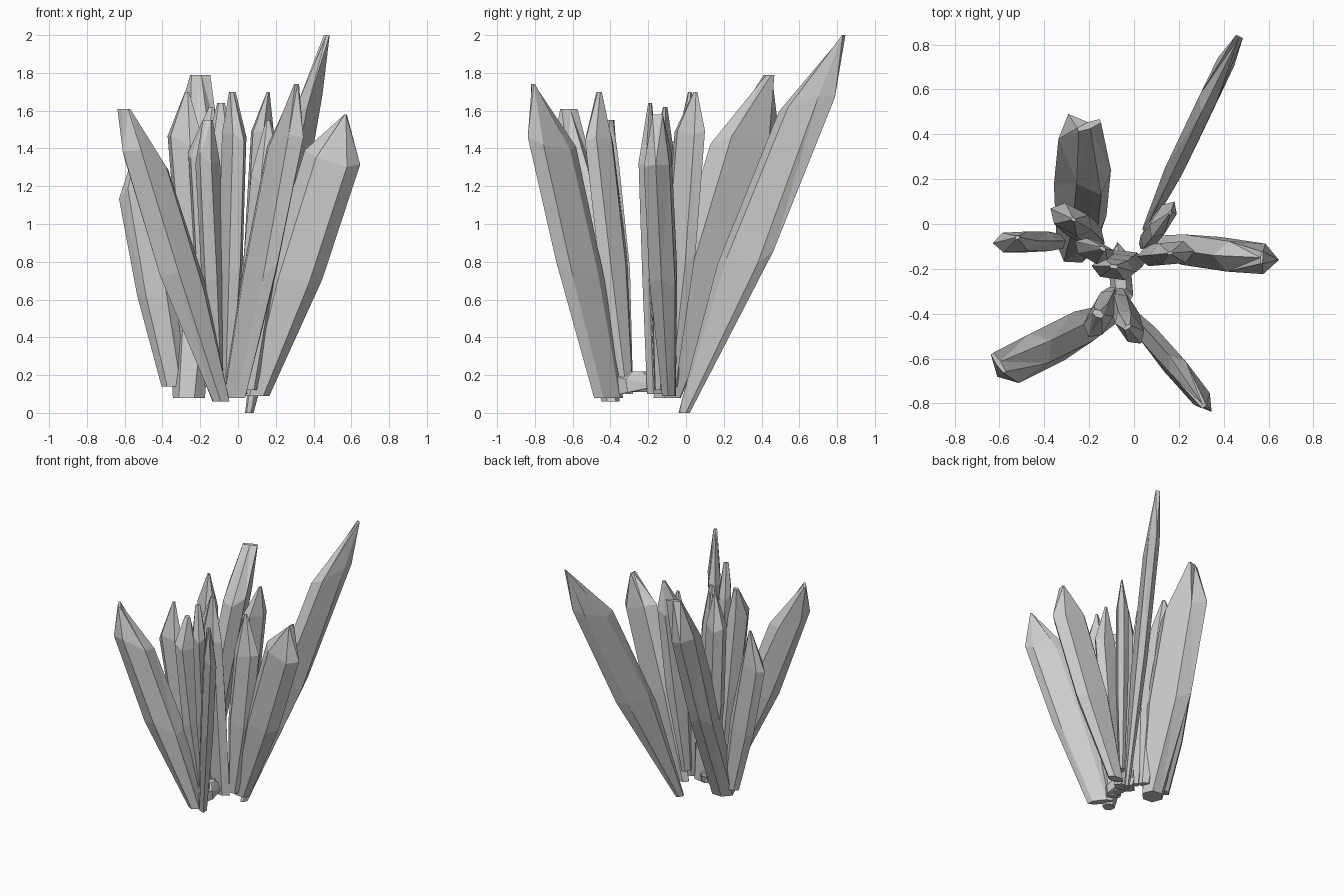
import bpy, bmesh, math, random
from mathutils import Vector

random.seed(4)
SIDES = 6


def soft(x, p=0.85):
    """Slightly squarer than a plain ellipse."""
    return math.copysign(abs(x) ** p, x) if abs(x) > 1e-6 else 0.0


def crystal(name, base, shoulder, tip, half_w, half_t, angle,
            tip_scale=(0.12, 0.12), base_scale=(0.4, 0.5), slant=0.0):
    """Leaning six-sided shard: narrow foot, full middle, shoulder, pinched tip."""
    base, shoulder, tip = Vector(base), Vector(shoulder), Vector(tip)
    a = math.radians(angle)
    u = Vector((math.cos(a), math.sin(a), 0))
    v = Vector((-math.sin(a), math.cos(a), 0))
    mid = base.lerp(shoulder, 0.5)
    stations = [(base, base_scale, 0.0, 0.0), (mid, (1.0, 1.0), 0.05, 0.0),
                (shoulder, (1.0, 1.0), 0.03, slant), (tip, tip_scale, 0.0, 0.0)]
    bm = bmesh.new()
    rings = []
    for centre, (sw, st), jitter, tilt in stations:
        ring = []
        for i in range(SIDES):
            t = math.tau * i / SIDES
            c, s = soft(math.cos(t)), soft(math.sin(t))
            p = centre + u * (half_w * sw * c) + v * (half_t * st * s * 1.1)
            p.z += tilt * c + random.uniform(-jitter, jitter)
            ring.append(bm.verts.new(p))
        rings.append(ring)
    for lo, hi in zip(rings, rings[1:]):
        for i in range(SIDES):
            j = (i + 1) % SIDES
            bm.faces.new((lo[i], lo[j], hi[j], hi[i]))
    bm.faces.new(rings[0][::-1])
    bm.faces.new(rings[-1])
    bmesh.ops.triangulate(bm, faces=[f for f in bm.faces if len(f.verts) == 4])
    bmesh.ops.recalc_face_normals(bm, faces=bm.faces)
    mesh = bpy.data.meshes.new(name)
    bm.to_mesh(mesh)
    bm.free()
    obj = bpy.data.objects.new(name, mesh)
    bpy.context.collection.objects.link(obj)
    return obj


# Large outward-leaning shards
crystal("tall_back_shard", (0.06, -0.01, 0.0), (0.37, 0.64, 1.63), (0.47, 0.835, 2.0), 0.165, 0.042, 64, (0.02, 0.4), (0.2, 0.4), 0.06)
crystal("right_shard", (0.10, -0.09, 0.09), (0.50, -0.15, 1.33), (0.57, -0.15, 1.58), 0.147, 0.07, -4, (0.04, 0.4), (0.45, 0.5), -0.04)
crystal("back_left_shard", (-0.26, -0.10, 0.08), (-0.22, 0.31, 1.46), (-0.20, 0.44, 1.79), 0.195, 0.085, 112, (0.08, 0.65), (0.4, 0.9), 0.04)
crystal("front_left_shard", (-0.09, -0.40, 0.06), (-0.49, -0.60, 1.33), (-0.605, -0.62, 1.61), 0.145, 0.08, 214, (0.08, 0.65), (0.35, 0.5), 0.06)
crystal("front_right_shard", (-0.02, -0.41, 0.08), (0.25, -0.71, 1.43), (0.31, -0.81, 1.74), 0.16, 0.045, -53, (0.05, 0.3), (0.6, 0.6), 0.02)
crystal("left_shard", (-0.34, -0.08, 0.14), (-0.53, -0.08, 1.16), (-0.52, -0.06, 1.44), 0.10, 0.045, 3, (0.1, 0.2), (0.65, 0.65))

# Upright inner shards
crystal("inner_back_left", (-0.17, -0.08, 0.14), (-0.28, 0.02, 1.44), (-0.27, 0.02, 1.70), 0.105, 0.055, -28)
crystal("inner_back_right", (0.05, -0.08, 0.18), (0.13, 0.02, 1.47), (0.16, 0.05, 1.70), 0.095, 0.04, 58)
crystal("inner_front_middle", (-0.06, -0.31, 0.1), (-0.02, -0.46, 1.46), (-0.03, -0.46, 1.70), 0.09, 0.045, 125, (0.1, 0.4))
crystal("inner_front_left", (-0.10, -0.31, 0.12), (-0.16, -0.43, 1.34), (-0.16, -0.40, 1.55), 0.085, 0.05, 60, (0.2, 0.5))
crystal("inner_core", (-0.04, -0.16, 0.1), (-0.09, -0.20, 1.30), (-0.09, -0.19, 1.64), 0.10, 0.045, -8, (0.2, 0.2), (0.9, 0.9))
crystal("inner_right", (0.06, -0.14, 0.12), (0.17, -0.13, 1.24), (0.16, -0.13, 1.55), 0.10, 0.05, 5)
crystal("inner_left", (-0.12, -0.13, 0.14), (-0.19, -0.12, 1.36), (-0.14, -0.11, 1.62), 0.085, 0.04, -30, (0.2, 0.2))

# Low stub joining the feet of the front and back groups
crystal("root_stub", (-0.06, -0.22, 0.11), (-0.06, -0.24, 0.17), (-0.06, -0.26, 0.22), 0.15, 0.05, 95, (0.3, 0.5), (0.8, 0.6))
